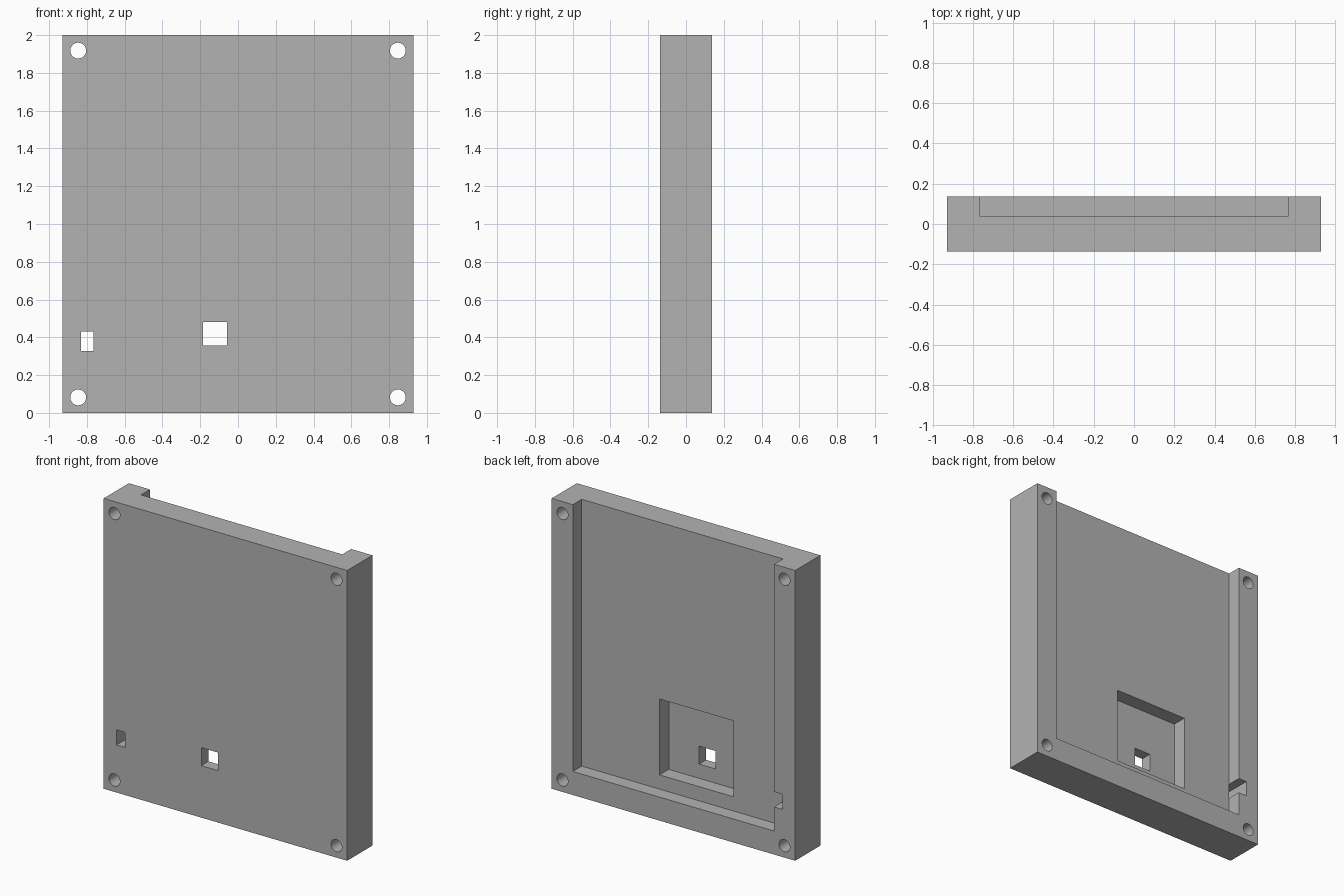
import bpy
from mathutils import Vector

cube = bpy.data.objects.get("Cube")
if cube:
    bpy.data.objects.remove(cube, do_unlink=True)

GREY = (0.45, 0.45, 0.45, 1)
grey = bpy.data.materials.new("mid grey")
grey.use_nodes = True
grey.diffuse_color = GREY
grey.node_tree.nodes["Principled BSDF"].inputs["Base Color"].default_value = GREY


def block(name, low, high):
    """Box between two opposite corners."""
    low, high = Vector(low), Vector(high)
    bpy.ops.mesh.primitive_cube_add(size=1, location=(low + high) / 2)
    obj = bpy.context.object
    obj.name = name
    obj.scale = high - low
    bpy.ops.object.transform_apply(location=True, rotation=False, scale=True)
    obj.data.materials.append(grey)
    return obj


def cut(target, cutter):
    """Subtract a cutter, then discard it."""
    cutter.hide_render = True
    mod = target.modifiers.new("cut", 'BOOLEAN')
    mod.operation = 'DIFFERENCE'
    mod.solver = 'EXACT'
    mod.object = cutter
    bpy.context.view_layer.objects.active = target
    bpy.ops.object.modifier_apply(modifier=mod.name)
    bpy.data.objects.remove(cutter, do_unlink=True)


W, D, H = 0.928, 0.137, 2.0
panel = block("cover_panel", (-W, -D, 0), (W, D, H))

# Rear recess, open at the top
cut(panel, block("recess_cutter", (-0.767, 0.04, 0.162), (0.767, 0.3, 2.2)))
# Deeper pocket in the recess floor
cut(panel, block("pocket_cutter", (-0.39, -0.06, 0.26), (0.173, 0.1, 0.783)))
# Window through the pocket floor
cut(panel, block("window_cutter", (-0.184, -0.3, 0.358), (-0.058, 0.0, 0.482)))
# Side slot, running full depth and opening into the recess
cut(panel, block("slot_cutter", (-0.83, -0.3, 0.328), (-0.766, 0.3, 0.432)))

# Corner screw holes
for x in (-0.846, 0.846):
    for z in (0.082, 1.918):
        bpy.ops.mesh.primitive_cylinder_add(vertices=32, radius=0.042, depth=1,
                                            location=(x, 0, z), rotation=(1.570796, 0, 0))
        hole = bpy.context.object
        hole.name = "screw_hole_cutter"
        hole.data.materials.append(grey)
        cut(panel, hole)

# Smooth hole walls, sharp edges elsewhere
bpy.ops.object.select_all(action='DESELECT')
panel.select_set(True)
bpy.context.view_layer.objects.active = panel
bpy.ops.object.shade_smooth_by_angle()
